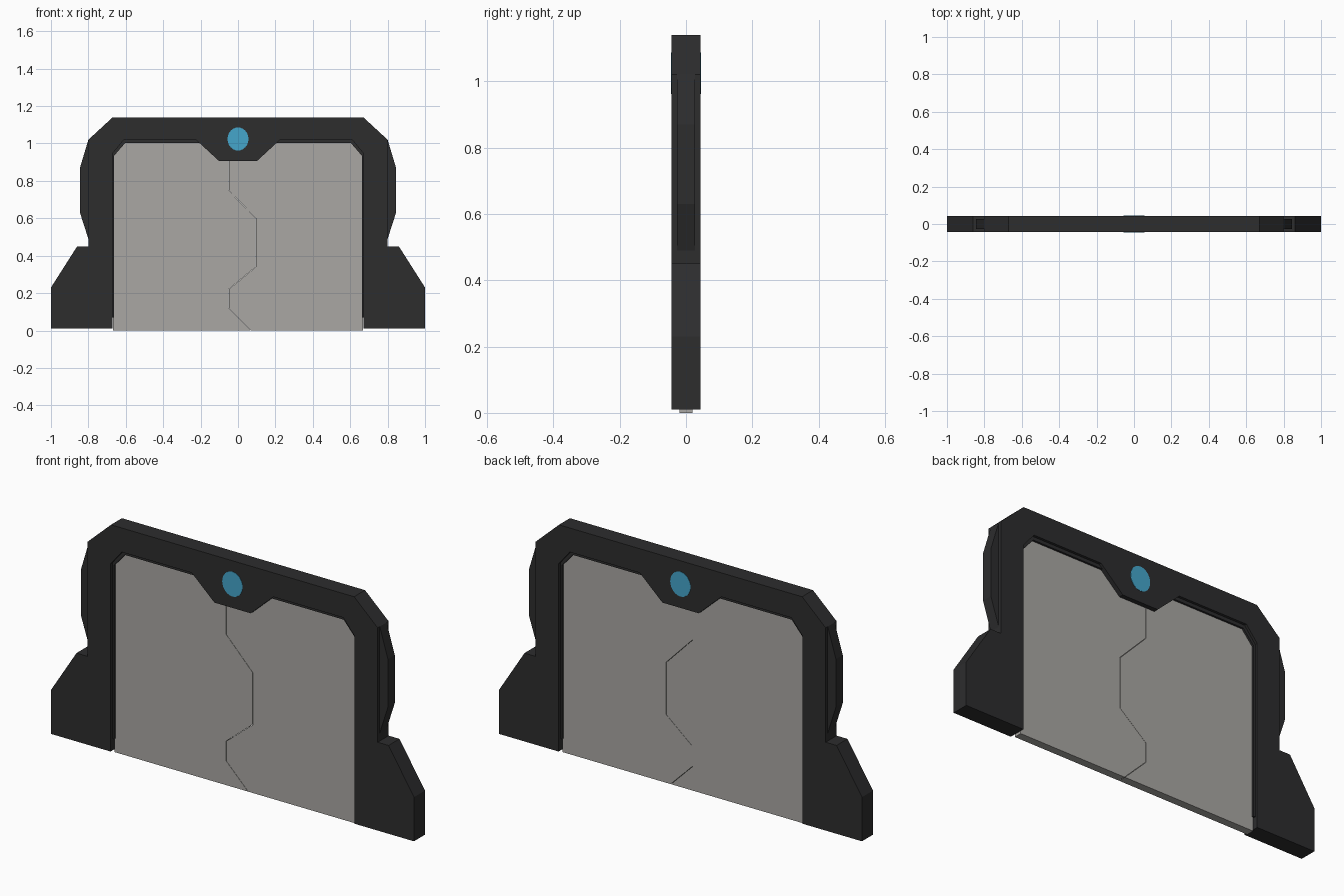
import bpy, bmesh, math

if "Cube" in bpy.data.objects:
    bpy.data.objects.remove(bpy.data.objects["Cube"])


def material(name, rgb):
    m = bpy.data.materials.new(name)
    m.diffuse_color = (*rgb, 1)
    m.use_nodes = True
    m.node_tree.nodes["Principled BSDF"].inputs["Base Color"].default_value = m.diffuse_color
    return m


DARK = material("dark_metal", (0.026, 0.026, 0.027))
GREY = material("door_grey", (0.40, 0.39, 0.37))
BLUE = material("lens_blue", (0.06, 0.38, 0.60))


def plate(name, profile, half_depth, mat):
    """Extrude a closed (x, z) profile symmetrically along y."""
    bm = bmesh.new()
    face = bm.faces.new([bm.verts.new((x, -half_depth, z)) for x, z in profile])
    ext = bmesh.ops.extrude_face_region(bm, geom=[face])
    moved = [v for v in ext["geom"] if isinstance(v, bmesh.types.BMVert)]
    bmesh.ops.translate(bm, verts=moved, vec=(0, 2 * half_depth, 0))
    bmesh.ops.recalc_face_normals(bm, faces=bm.faces)
    mesh = bpy.data.meshes.new(name)
    bm.to_mesh(mesh)
    bm.free()
    mesh.materials.append(mat)
    ob = bpy.data.objects.new(name, mesh)
    bpy.context.collection.objects.link(ob)
    return ob


def mirrored(points):
    return [(-x, z) for x, z in reversed(points)]


# Door frame with feet and the sensor housing tab
half = [(0.67, 1.14), (0.80, 1.02), (0.80, 0.45), (0.86, 0.45), (1.0, 0.23),
        (1.0, 0.01), (0.672, 0.01), (0.672, 0.945), (0.61, 1.02),
        (0.225, 1.02), (0.10, 0.905)]
plate("door_frame", half + mirrored(half), 0.043, DARK)

# Inner lip and outer side pad, one per side
lip = [(0.672, 0.07), (0.672, 0.945), (0.61, 1.02), (0.225, 1.02),
       (0.205, 1.003), (0.603, 1.003), (0.662, 0.935), (0.662, 0.07)]
pad = [(0.80, 1.02), (0.845, 0.87), (0.845, 0.63), (0.80, 0.49)]
for side, flip in (("right", list), ("left", mirrored)):
    plate("inner_lip_" + side, flip(lip), 0.03, DARK)
    plate("side_pad_" + side, flip(pad), 0.027, DARK)

# Two door leaves meeting along a zigzag seam
seam = [(-0.05, 1.01), (-0.05, 0.75), (0.095, 0.60), (0.095, 0.34),
        (-0.05, 0.22), (-0.05, 0.12), (0.07, 0.0)]
gap = 0.001
plate("door_leaf_left", [(x - gap, z) for x, z in seam] +
      [(-0.668, 0), (-0.668, 0.94), (-0.608, 1.01)], 0.02, GREY)
plate("door_leaf_right", [(x + gap, z) for x, z in seam] +
      [(0.668, 0), (0.668, 0.94), (0.608, 1.01)], 0.02, GREY)

# Round status lens visible on both faces
ring = [(0.056 * math.cos(i * math.tau / 24), 1.024 + 0.062 * math.sin(i * math.tau / 24))
        for i in range(24)]
plate("status_lens", ring, 0.0445, BLUE)
